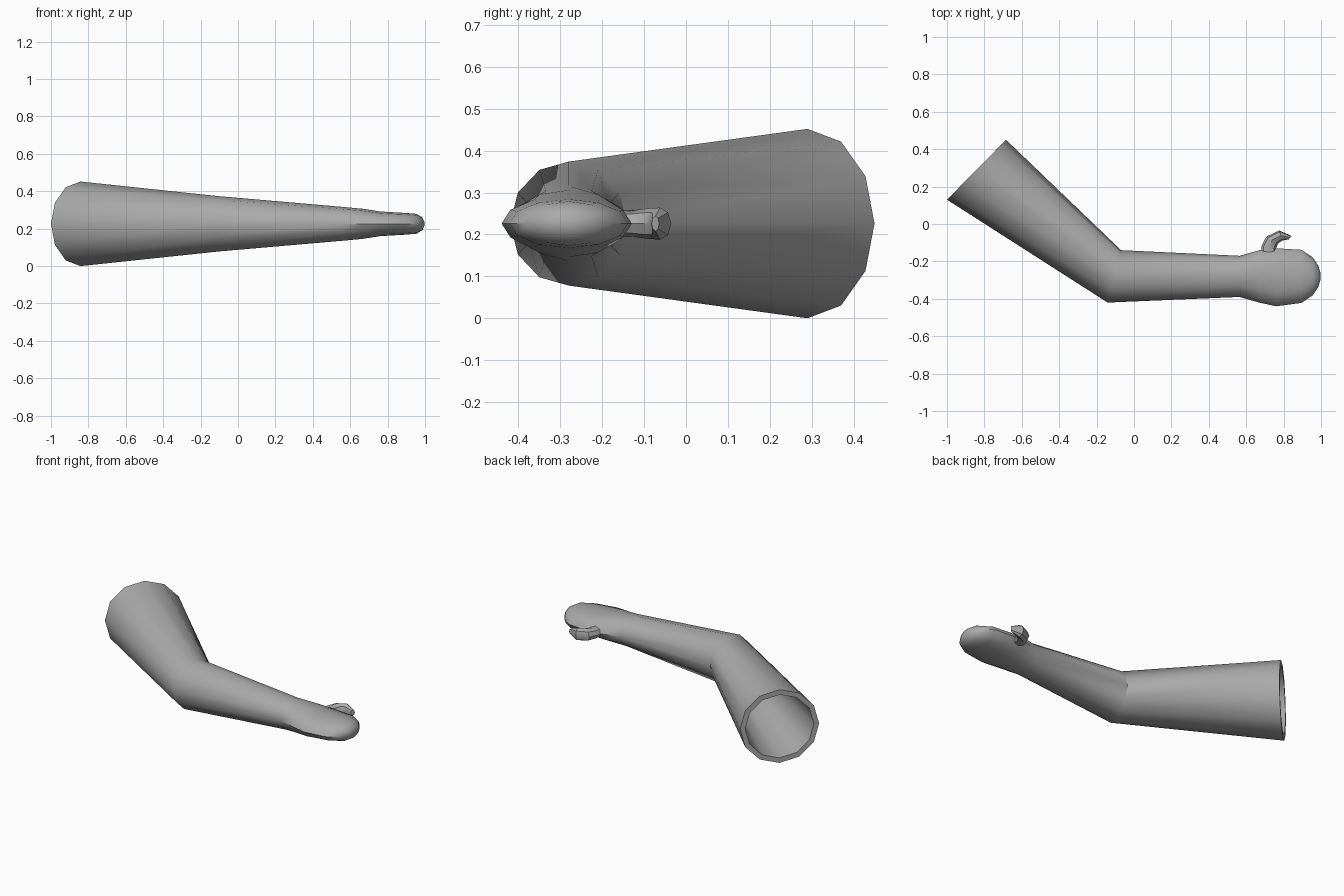
import bpy, bmesh, math
from mathutils import Vector

if "Cube" in bpy.data.objects:
    bpy.data.objects.remove(bpy.data.objects["Cube"], do_unlink=True)

MID = 0.226  # height of the arm's centre line

grey = bpy.data.materials.new("plain grey")
grey.use_nodes = True
grey.diffuse_color = (0.4, 0.4, 0.4, 1)
grey.node_tree.nodes["Principled BSDF"].inputs["Base Color"].default_value = (0.4, 0.4, 0.4, 1)


def loft(name, rings, sides):
    """Skin elliptical rings (centre x, centre y, half-width x, half-width y, half-height)."""
    bm = bmesh.new()
    loops = []
    for cx, cy, hx, hy, hz in rings:
        loop = []
        for i in range(sides):
            a = math.tau * i / sides
            s, c = math.sin(a), math.cos(a)
            loop.append(bm.verts.new(Vector((cx + hx * s, cy + hy * s, MID + hz * c))))
        loops.append(loop)
    for a, b in zip(loops, loops[1:]):
        for i in range(sides):
            j = (i + 1) % sides
            bm.faces.new((a[i], a[j], b[j], b[i]))
    bm.faces.new(loops[0])
    bm.faces.new(loops[-1])
    bmesh.ops.recalc_face_normals(bm, faces=bm.faces)
    mesh = bpy.data.meshes.new(name)
    bm.to_mesh(mesh)
    bm.free()
    mesh.materials.append(grey)
    obj = bpy.data.objects.new(name, mesh)
    bpy.context.collection.objects.link(obj)
    bpy.ops.object.select_all(action='DESELECT')
    obj.select_set(True)
    bpy.context.view_layer.objects.active = obj
    bpy.ops.object.shade_smooth_by_angle(angle=math.radians(36))
    return obj


# Hollow sleeve, elbow, forearm and mitten-shaped hand as one skin
loft("arm_and_hand", [
    (-0.13, -0.255, 0.03, 0.11, 0.12),     # cavity end
    (-0.842, 0.29, 0.137, 0.139, 0.195),   # inner rim
    (-0.842, 0.29, 0.158, 0.16, 0.226),    # outer rim
    (-0.105, -0.28, 0.036, 0.14, 0.148),   # elbow
    (0.565, -0.28, 0, 0.11, 0.09),         # wrist
    (0.67, -0.28, 0, 0.14, 0.08),
    (0.76, -0.285, 0, 0.155, 0.066),       # knuckles
    (0.895, -0.28, 0, 0.142, 0.058),
    (0.955, -0.28, 0, 0.102, 0.053),
    (0.985, -0.28, 0, 0.058, 0.035),
    (0.996, -0.28, 0, 0.022, 0.012),       # fingertips
], 12)

# Thumb, curling forward from the side of the hand
loft("thumb", [
    (0.725, -0.18, -0.045, 0.01, 0.03),
    (0.72, -0.125, -0.038, 0.008, 0.032),
    (0.74, -0.085, -0.032, 0.018, 0.037),
    (0.785, -0.062, -0.008, 0.027, 0.038),
    (0.835, -0.073, 0.008, 0.009, 0.018),
], 8)
